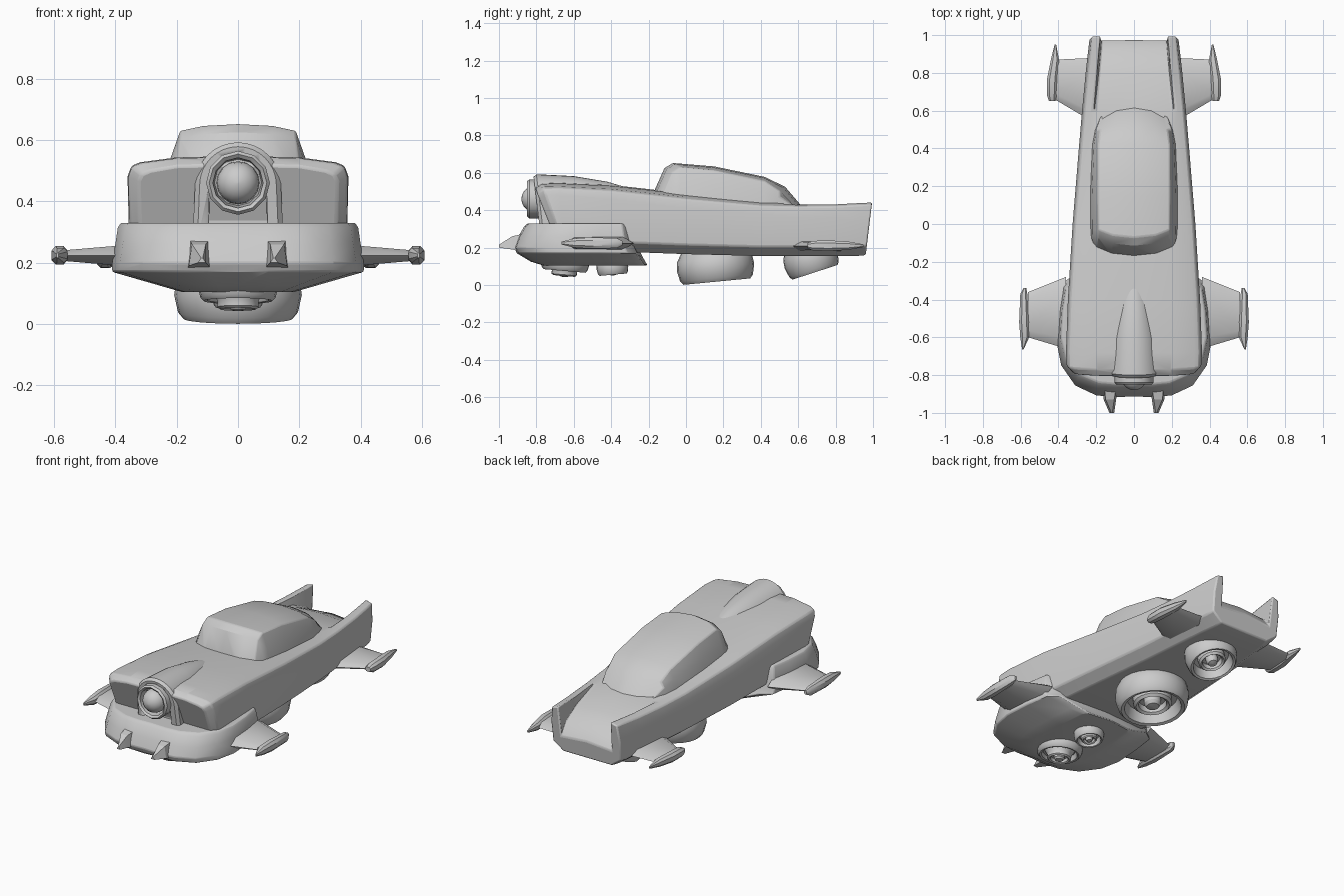
import bpy, bmesh, math
from mathutils import Vector, Matrix

if "Cube" in bpy.data.objects:
    bpy.data.objects.remove(bpy.data.objects["Cube"])


def loft(name, rings, caps=True, angle=32, mirror=False, bevel=0, matrix=None):
    """Skin a list of closed rings into one object."""
    bm = bmesh.new()
    vs = [[bm.verts.new(p) for p in r] for r in rings]
    n = len(rings[0])
    for a, b in zip(vs, vs[1:]):
        for i in range(n):
            j = (i + 1) % n
            bm.faces.new((a[i], a[j], b[j], b[i]))
    if caps:
        bm.faces.new(vs[0])
        bm.faces.new(vs[-1])
    bmesh.ops.recalc_face_normals(bm, faces=bm.faces)
    if matrix:
        bm.transform(matrix)
    me = bpy.data.meshes.new(name)
    bm.to_mesh(me)
    bm.free()
    me.shade_smooth()
    me.set_sharp_from_angle(angle=math.radians(angle))
    ob = bpy.data.objects.new(name, me)
    bpy.context.collection.objects.link(ob)
    if mirror:
        ob.modifiers.new("mirror", 'MIRROR')
    if bevel:
        b = ob.modifiers.new("bevel", 'BEVEL')
        b.width, b.segments, b.limit_method = bevel, 2, 'ANGLE'
        b.angle_limit = math.radians(35)
    return ob


def sym(half):
    """Close a half outline (both ends on x=0) by mirroring it."""
    return half + [(-x, y, z) for x, y, z in half[-2:0:-1]]


# Main body with hood, sides, boot trench and tail fins
# y, crown z, inner x, inner z, shoulder x, shoulder z, width, widest z, bottom z, end slant
stations = [
    (-.80, .52, .20, .515, .285, .50, .325, .465, .26, -.40),
    (-.765, .545, .20, .54, .315, .525, .357, .48, .24, -.35),
    (-.68, .548, .20, .543, .32, .527, .36, .48, .21, -.1),
    (-.40, .535, .19, .53, .31, .513, .35, .46, .18, 0),
    (0, .49, .19, .485, .28, .47, .325, .41, .165, 0),
    (.40, .45, .19, .445, .24, .435, .292, .38, .155, 0),
    (.60, .43, .20, .425, .222, .43, .275, .36, .155, 0),
    (.80, .385, .185, .375, .198, .433, .256, .36, .155, 0),
    (.93, .335, .175, .32, .185, .44, .242, .34, .155, .06),
    (.995, .27, .172, .255, .178, .443, .235, .33, .16, .12)]
rings = []
for y, zc, a, zi, b, zs, w, zm, zb, k in stations:
    half = [(0, zc), (a, zi), (b, zs), (w - .012, zs - .012), (w, zm),
            (w * .985, zb + .05), (w - .07, zb), (0, zb)]
    rings.append(sym([(x, y + k * (z - zs), z) for x, z in half]))
loft("body", rings, bevel=.008)

# Cabin canopy
rings = []
for y, wr, wb, zt in [(-.18, .20, .215, .48), (-.115, .188, .238, .625), (-.07, .188, .24, .652),
                      (.15, .19, .24, .634), (.42, .188, .225, .578), (.53, .178, .21, .525),
                      (.62, .15, .175, .42)]:
    s = .04 if y < 0 else -.03 if y > .5 else 0
    zl = zt - .022
    zmid = (zl + .40) / 2
    rings.append(sym([(0, y, zt), (wr * .6, y + s * .3, zt - .006), (wr, y + s, zl),
                      (wr * .35 + wb * .65, y + s, zmid + .02), (wb, y + s, .40), (0, y, .40)]))
loft("cabin", rings, bevel=.012)

# Front bumper, stacked horizontal outlines
outline = [(0, -.90), (.10, -.905), (.20, -.895), (.31, -.845), (.385, -.74), (.41, -.62),
           (.40, -.46), (.38, -.33), (.31, -.28), (0, -.26)]
rings = []
for z, sx, sy, dy in [(.33, .93, .87, 0), (.315, .955, .91, 0), (.26, .975, .98, 0), (.20, 1, 1.03, 0),
                      (.17, 1, 1, 0), (.125, .62, .88, .02), (.105, .45, .78, .04)]:
    rings.append(sym([(x * sx, -.45 + (y + .45) * sy + dy + (.06 * (.2 - z) / .1 if y > -.4 and z < .2 else 0), z)
                      for x, y in outline]))
loft("front_bumper", rings, bevel=.006)

# Bumper fangs
loft("bumper_fang", [[(x0, y, z0), (x1, y, z0), (x1 - .01, y, z1), (x0 + .01, y, z1)] for y, x0, x1, z0, z1 in
                     [(-.84, .08, .17, .17, .28), (-.93, .095, .16, .19, .26), (-1.0, .105, .13, .20, .215)]],
     mirror=True, angle=20)


# Hood scoop with an arched opening
def arch(y, w, base, top, k=0, n=8):
    half = [(w * math.sin(i * math.pi / 2 / n), top - w * (1 - math.cos(i * math.pi / 2 / n)))
            for i in range(n + 1)]
    half += [(w * 1.06, base), (0, base)]
    return sym([(x, y + k * (z - top), z) for x, z in half])


scoop = loft("hood_scoop", [arch(-.815, .125, .27, .578, -.12), arch(-.80, .14, .27, .592, -.12),
                            arch(-.60, .125, .30, .582), arch(-.42, .09, .40, .552),
                            arch(-.33, .06, .42, .525)])
cutter = loft("scoop_cutter", [arch(-.95, .098, .30, .556), arch(-.735, .09, .30, .548)])
cutter.hide_render = True
cutter.hide_viewport = True
cutter.display_type = 'WIRE'
cut = scoop.modifiers.new("opening", 'BOOLEAN')
cut.object, cut.operation, cut.solver = cutter, 'DIFFERENCE', 'EXACT'

# Nose lamp: ball, socket ring and stalk
seg = 12
tau = 2 * math.pi


def circles(profile, n, scale_r=1, scale_z=1):
    return [[(r * scale_r * math.cos(tau * i / n), r * scale_r * math.sin(tau * i / n), z * scale_z)
             for i in range(n)] for r, z in profile]


nose = Matrix.Translation((0, -.81, .46)) @ Matrix.Rotation(math.pi / 2, 4, 'X')
ball = [(max(.07 * math.sin(math.pi * i / 10), .002), .07 * math.cos(math.pi * i / 10)) for i in range(11)]
loft("nose_ball", circles(ball, 16), matrix=nose)
ring = [(.104, -.06), (.104, .028), (.094, .04), (.082, .03), (.074, -.06), (.104, -.06)]
loft("nose_ring", circles(ring, seg), caps=False, matrix=nose)
loft("nose_stalk", circles([(.045, -.12), (.045, -.03)], seg), matrix=nose)


# Stub wings with tip pods
def wing(name, x0, ya, yb, x1, yc, yd, z, t0, t1):
    rings = []
    for x, p, q, t in [(x0, ya, yb, t0), (x1, yc, yd, t1)]:
        d = (q - p) * .15
        rings.append([(x, p, z), (x, p + d, z - t), (x, q - d, z - t),
                      (x, q, z), (x, q - d, z + t), (x, p + d, z + t)])
    loft(name, rings, mirror=True)


def pod(name, z, stations):
    rings = []
    for y, xa, xb, h in stations:
        c = (xb - xa) * .25
        rings.append([(xa, y, z - h * .5), (xa + c, y, z - h), (xb - c, y, z - h), (xb, y, z - h * .5),
                      (xb, y, z + h * .5), (xb - c, y, z + h), (xa + c, y, z + h), (xa, y, z + h * .5)])
    loft(name, rings, mirror=True)


wing("front_wing", .36, -.66, -.28, .56, -.60, -.36, .223, .035, .018)
pod("front_wing_pod", .224, [(-.665, .585, .592, .008), (-.60, .555, .602, .024), (-.52, .555, .608, .03),
                             (-.37, .565, .602, .027), (-.34, .570, .585, .012)])
wing("rear_wing", .20, .53, .88, .42, .66, .87, .208, .026, .018)
pod("rear_wing_pod", .21, [(.65, .415, .45, .014), (.68, .41, .46, .026), (.77, .405, .46, .028),
                           (.87, .397, .44, .022), (.95, .412, .42, .007)])


# Hover thrusters below the car
def thruster(name, y, z, radius, height, tilt, drop=0):
    outer = [(.84, 1), (.97, .72), (1, .45), (.94, .12), (.86, 0), (.77, .03), (.68, .42)]
    inner = [(.52, .42), (.52, .18), (.45, .1), (.38, .16), (.36, .36), (.23, .36),
             (.23, .18), (.17, .07), (.01, .03)]
    prof = outer + [(r, h - drop) for r, h in inner]
    m = Matrix.Translation((0, y, z)) @ Matrix.Rotation(math.radians(tilt), 4, 'X')
    loft(name, circles(prof, 24, radius, height), matrix=m)


thruster("main_thruster", .165, .018, .208, .17, 5.5)
thruster("rear_thruster", .69, .068, .148, .15, 18)
thruster("front_thruster", -.65, .075, .13, .09, -5, .4)
thruster("small_thruster", -.39, .055, .085, .08, 5, .1)
